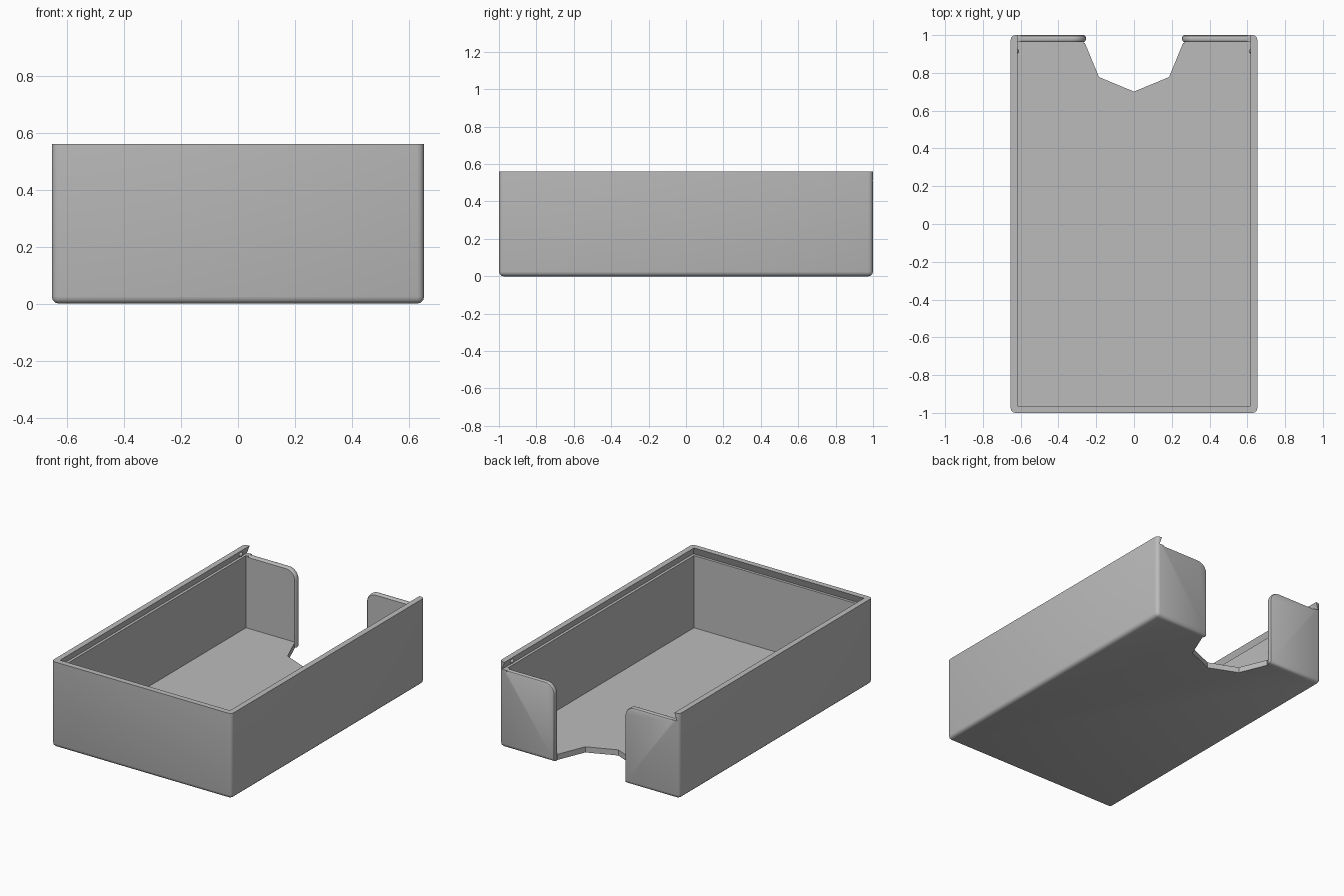
import bpy, bmesh, math
from mathutils import Matrix

cube = bpy.data.objects.get("Cube")
if cube:
    bpy.data.objects.remove(cube, do_unlink=True)

W, L, H = 0.653, 1.0, 0.56      # half width, half length, height
WALL, FLOOR, LEDGE = 0.037, 0.037, 0.51
INX, INY = W - WALL, L - WALL

grey = bpy.data.materials.new("plain grey")
grey.use_nodes = True
colour = (0.5, 0.5, 0.5, 1)
grey.diffuse_color = colour
grey.node_tree.nodes["Principled BSDF"].inputs["Base Color"].default_value = colour


def make(name, bm):
    bmesh.ops.recalc_face_normals(bm, faces=bm.faces)
    mesh = bpy.data.meshes.new(name)
    bm.to_mesh(mesh)
    bm.free()
    ob = bpy.data.objects.new(name, mesh)
    bpy.context.collection.objects.link(ob)
    mesh.materials.append(grey)
    return ob


def loft(name, rings):
    """Closed solid through matching rings of points."""
    bm = bmesh.new()
    loops = [[bm.verts.new(p) for p in ring] for ring in rings]
    n = len(loops[0])
    for a, b in zip(loops, loops[1:]):
        for i in range(n):
            j = (i + 1) % n
            bm.faces.new((a[i], a[j], b[j], b[i]))
    bm.faces.new(loops[0])
    bm.faces.new(loops[-1])
    return make(name, bm)


def rect(x, y0, y1, z):
    return [(-x, y0, z), (x, y0, z), (x, y1, z), (-x, y1, z)]


# Outer tray with rounded corners and bottom edges
bm = bmesh.new()
bmesh.ops.create_cube(bm, size=1)
bmesh.ops.transform(bm, verts=bm.verts,
                    matrix=Matrix.Translation((0, 0, H / 2)) @ Matrix.Diagonal((2 * W, 2 * L, H, 1)))
edges = [e for e in bm.edges if min(v.co.z for v in e.verts) < 0.01]
bmesh.ops.bevel(bm, geom=edges, offset=0.025, segments=3, profile=0.5, affect='EDGES')
tray = make("tray", bm)

# Cavity, and the undercut lid groove that runs out through the back
cavity = loft("cavity_cutter", [rect(INX, -INY, INY, z) for z in (FLOOR, H + 0.1)])
groove = loft("groove_cutter", [rect(INX + 0.018, -INY - 0.018, 1.2, LEDGE),
                                rect(INX, -INY, 1.2, H),
                                rect(INX, -INY, 1.2, H + 0.1)])


# Thumb opening in the back wall, with rounded upper corners and softened edges
def opening(y, g):
    r = 0.07 - g
    right = [(0.255 + g, -0.1)]
    for i in range(9):
        a = math.pi - i * math.pi / 16
        right.append((0.325 + r * math.cos(a), 0.44 + r * math.sin(a)))
    right += [(0.6, LEDGE - g), (0.6, 0.7)]
    return [(x, y, z) for x, z in right] + [(-x, y, z) for x, z in reversed(right)]


rounding = [(INY - 0.004, 0.012), (INY + 0.004, 0.004), (INY + 0.012, 0),
            (L - 0.012, 0), (L - 0.004, 0.004), (L, 0.012), (L + 0.1, 0.012)]
gap = loft("opening_cutter", [opening(y, g) for y, g in rounding])

# Octagonal thumb notch in the floor
notch = loft("notch_cutter", [
    [(0.262 * math.cos(i * math.pi / 4), INY + 0.262 * math.sin(i * math.pi / 4), z)
     for i in range(8)] for z in (-0.1, FLOOR + 0.05)])

for cutter in (cavity, groove, gap, notch):
    mod = tray.modifiers.new(cutter.name, 'BOOLEAN')
    mod.operation, mod.solver, mod.object = 'DIFFERENCE', 'EXACT', cutter
    cutter.hide_render = True
    cutter.hide_viewport = True

# Bake the cuts, then drop the cutters
baked = bpy.data.meshes.new_from_object(tray.evaluated_get(bpy.context.evaluated_depsgraph_get()))
tray.modifiers.clear()
tray.data = baked
for cutter in (cavity, groove, gap, notch):
    bpy.data.objects.remove(cutter, do_unlink=True)

# Small lid catches inside the groove
parts = [tray]
for side, label in ((1, "left"), (-1, "right")):
    bm = bmesh.new()
    bmesh.ops.create_uvsphere(bm, u_segments=12, v_segments=8, radius=0.014,
                              matrix=Matrix.Translation((side * (INX + 0.006), 0.915, 0.535)))
    parts.append(make(label + "_lid_catch", bm))

bpy.ops.object.select_all(action='DESELECT')
for ob in parts:
    ob.select_set(True)
bpy.context.view_layer.objects.active = tray
bpy.ops.object.shade_smooth_by_angle(angle=math.radians(35))
